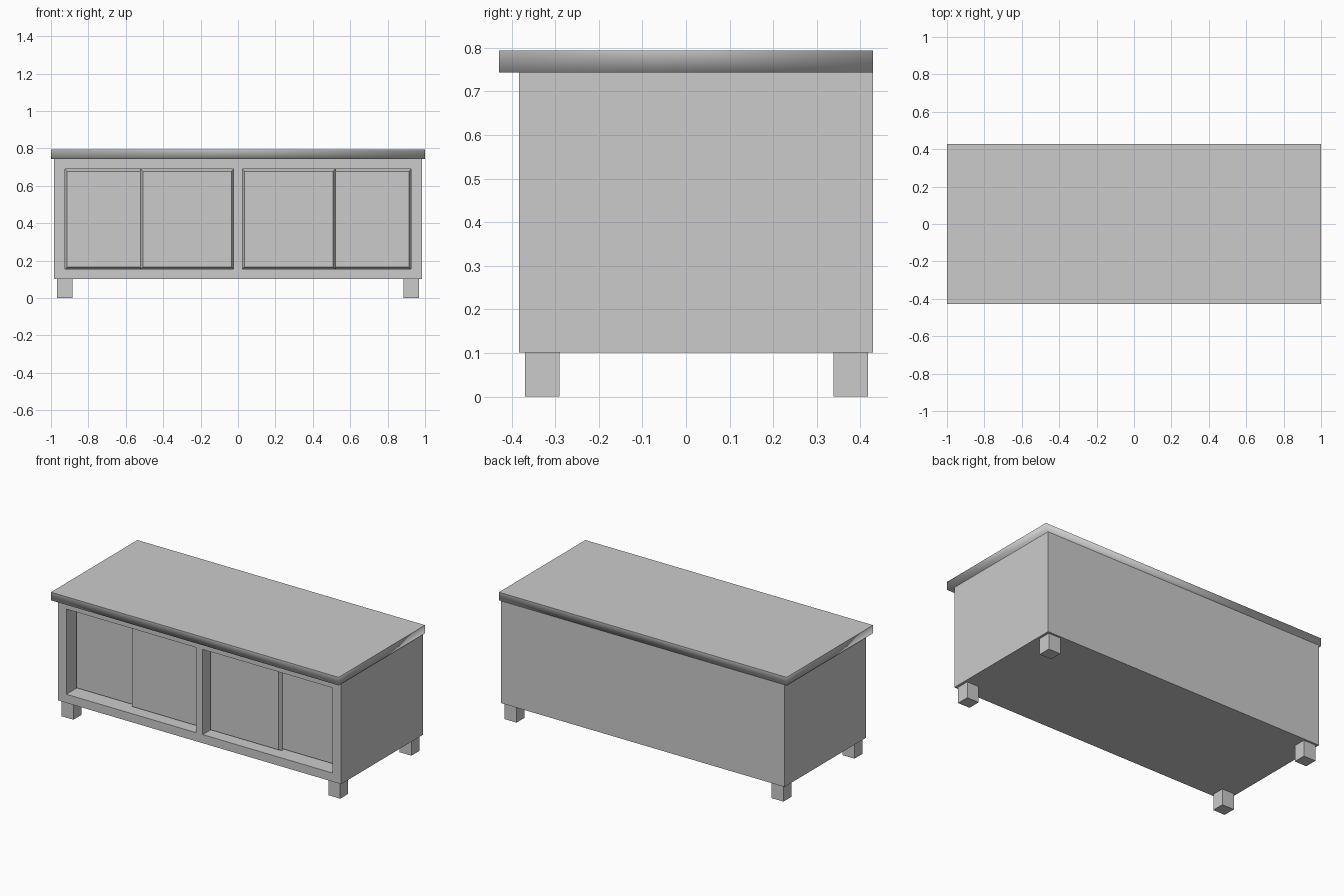
import bpy
import bmesh

cube = bpy.data.objects.get("Cube")
if cube:
    bpy.data.objects.remove(cube, do_unlink=True)

grey = bpy.data.materials.new("plain grey")
grey.use_nodes = True
COLOUR = (0.6, 0.6, 0.6, 1)
grey.diffuse_color = COLOUR
grey.node_tree.nodes["Principled BSDF"].inputs["Base Color"].default_value = COLOUR


def box(name, low, high, taper=0.0):
    """Box between two corners; taper narrows its front (-y) face."""
    bm = bmesh.new()
    bmesh.ops.create_cube(bm, size=1)
    for v in bm.verts:
        inset = taper if v.co.y < 0 else 0
        for i in range(3):
            side = 1 if v.co[i] > 0 else -1
            v.co[i] = high[i] if side > 0 else low[i]
            if i != 1:
                v.co[i] -= side * inset
    mesh = bpy.data.meshes.new(name)
    bm.to_mesh(mesh)
    bm.free()
    mesh.materials.append(grey)
    obj = bpy.data.objects.new(name, mesh)
    bpy.context.collection.objects.link(obj)
    return obj


def mirror(obj):
    mod = obj.modifiers.new("mirror", "MIRROR")
    mod.use_axis[0] = True
    return obj


FRONT, BACK = -0.383, 0.429
BOTTOM, TOP = 0.101, 0.743
OPEN_LOW, OPEN_HIGH = 0.155, 0.69
INNER, SPLIT, OUTER = 0.023, 0.52, 0.925
DOOR_FRONT, DOOR_STEP = -0.325, 0.025
DOOR_MID, DOOR_BACK = DOOR_FRONT + DOOR_STEP, DOOR_FRONT + 2 * DOOR_STEP

# Cabinet with two door recesses
cabinet = box("cabinet", (-0.985, FRONT, BOTTOM), (0.985, BACK, TOP))
for side in (-1, 1):
    xs = sorted((side * INNER, side * OUTER))
    cutter = box("recess_cutter", (xs[0], FRONT - 0.1, OPEN_LOW), (xs[1], DOOR_BACK, OPEN_HIGH))
    cutter.hide_render = True
    cut = cabinet.modifiers.new("recess", "BOOLEAN")
    cut.operation = "DIFFERENCE"
    cut.solver = "EXACT"
    cut.object = cutter
    bpy.context.view_layer.objects.active = cabinet
    bpy.ops.object.modifier_apply(modifier=cut.name)
    bpy.data.objects.remove(cutter, do_unlink=True)

# Sliding doors: the inner pair runs in front of the outer pair
mirror(box("front_door", (INNER, DOOR_FRONT, OPEN_LOW), (SPLIT, DOOR_MID, OPEN_HIGH), 0.012))
mirror(box("rear_door", (INNER, DOOR_MID, OPEN_LOW), (OUTER, DOOR_BACK, OPEN_HIGH), 0.012))

# Worktop, with soft shading below a sharp upper rim
worktop = box("worktop", (-1, -0.429, TOP), (1, BACK, 0.794))
worktop.data.shade_smooth()
for edge in worktop.data.edges:
    edge.use_edge_sharp = all(worktop.data.vertices[i].co.z > TOP + 0.01 for i in edge.vertices)

# Legs
for name, y in (("front_leg", -0.369), ("rear_leg", 0.338)):
    mirror(box(name, (0.886, y, 0), (0.969, y + 0.079, BOTTOM)))
